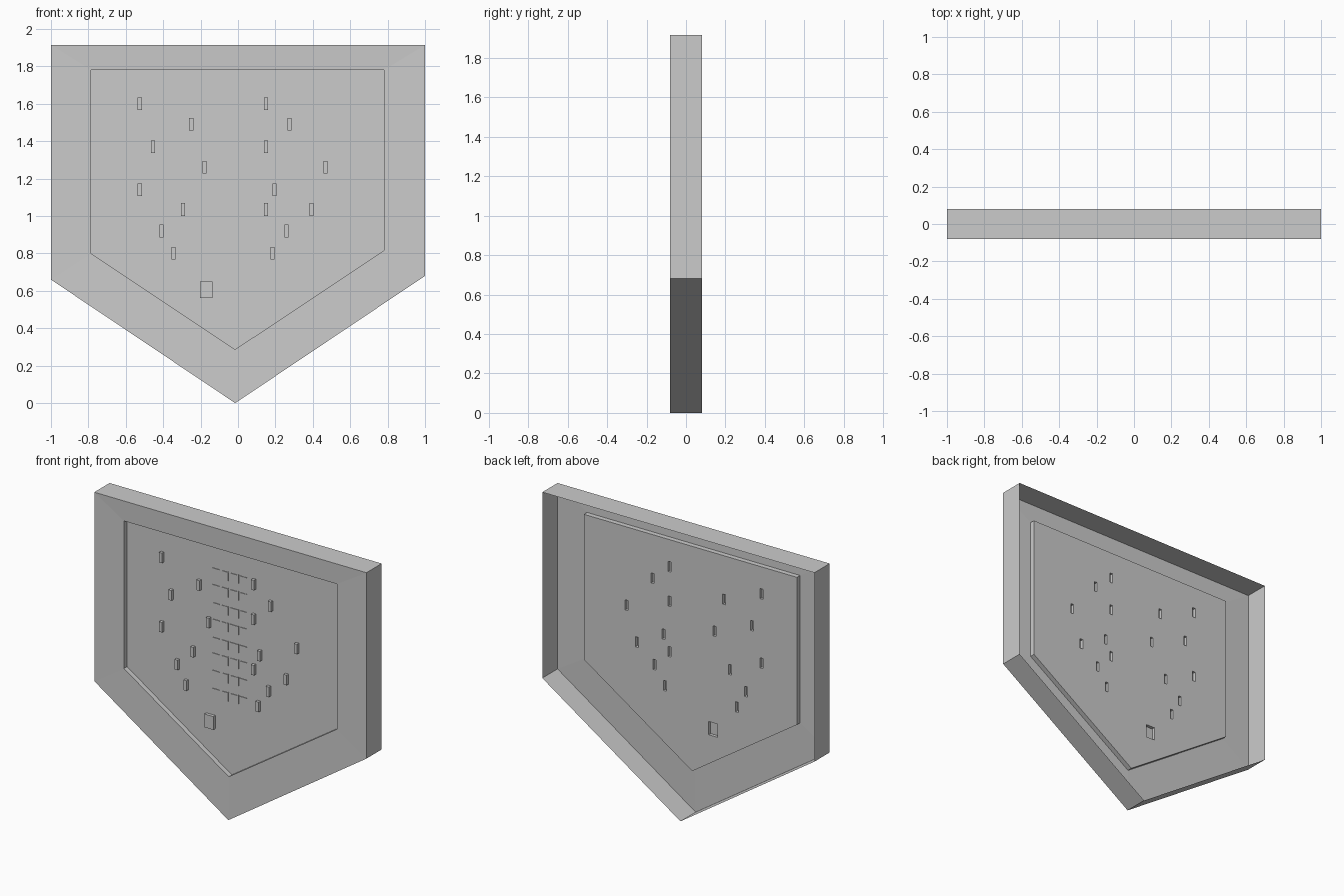
import bpy, bmesh

if "Cube" in bpy.data.objects:
    bpy.data.objects.remove(bpy.data.objects["Cube"])

OUTER = [(-1, 1.915), (-1, 0.66), (-0.015, 0), (1, 0.68), (1, 1.915)]
INNER = [(-0.785, 1.78), (-0.785, 0.80), (-0.015, 0.287), (0.78, 0.815), (0.78, 1.78)]
FRONT, BACK, RIM, PANEL, PEG = -0.08, 0.08, -0.076, -0.043, -0.064


def finish(name, bm):
    mesh = bpy.data.meshes.new(name)
    bm.to_mesh(mesh)
    bm.free()
    ob = bpy.data.objects.new(name, mesh)
    bpy.context.collection.objects.link(ob)
    return ob


def loop(bm, pts, y):
    return [bm.verts.new((x, y, z)) for x, z in pts]


def bridge(bm, a, b):
    n = len(a)
    for i in range(n):
        j = (i + 1) % n
        bm.faces.new((a[i], a[j], b[j], b[i]))


def rect(x, z, w, h):
    return [(x - w/2, z + h/2), (x - w/2, z - h/2), (x + w/2, z - h/2), (x + w/2, z + h/2)]


# plate shell: outer wall (open at the back), front border, recess wall
bm = bmesh.new()
rings = [loop(bm, OUTER, BACK), loop(bm, OUTER, FRONT), loop(bm, INNER, RIM), loop(bm, INNER, PANEL)]
for a, b in zip(rings, rings[1:]):
    bridge(bm, a, b)
finish("plate_shell", bm)

# peg layout on the panel
ROWS = [1.6, 1.49, 1.37, 1.26, 1.14, 1.035, 0.92, 0.80]
COLS = [(-0.525, 0.15), (-0.25, 0.275), (-0.455, 0.15), (-0.18, 0.467),
        (-0.525, 0.195), (-0.295, 0.15, 0.392), (-0.41, 0.26), (-0.345, 0.185)]
pegs = [rect(x, z, 0.022, 0.067) for z, xs in zip(ROWS, COLS) for x in xs]
pegs.append(rect(-0.17, 0.605, 0.066, 0.088))

# recessed panel with an opening behind each hollow peg
bm = bmesh.new()
edges = []
for pts in [INNER] + pegs:
    vs = loop(bm, pts, PANEL)
    edges += [bm.edges.new((vs[i - 1], vs[i])) for i in range(len(vs))]
bmesh.ops.triangle_fill(bm, use_beauty=True, edges=edges, normal=(0, -1, 0))
for f in bm.faces:
    f.normal_update()
    if f.normal.y > 0:
        f.normal_flip()
finish("recessed_panel", bm)

# hollow pegs
bm = bmesh.new()
for pts in pegs:
    base, cap = loop(bm, pts, PANEL), loop(bm, pts, PEG)
    bridge(bm, base, cap)
    bm.faces.new(cap)
finish("pegs", bm)

# hair-thin raised dashes and ticks along the centre of each row
bm = bmesh.new()
for z in ROWS:
    marks = [rect(x, z + 0.025, 0.05, 0.002) for x in (-0.13, -0.06, 0.0, 0.07)]
    marks += [rect(x, z, 0.002, 0.06) for x in (-0.04, 0.035)]
    for pts in marks:
        base, cap = loop(bm, pts, PANEL), loop(bm, pts, PANEL - 0.004)
        bridge(bm, base, cap)
        bm.faces.new(cap)
finish("centre_marks", bm)
